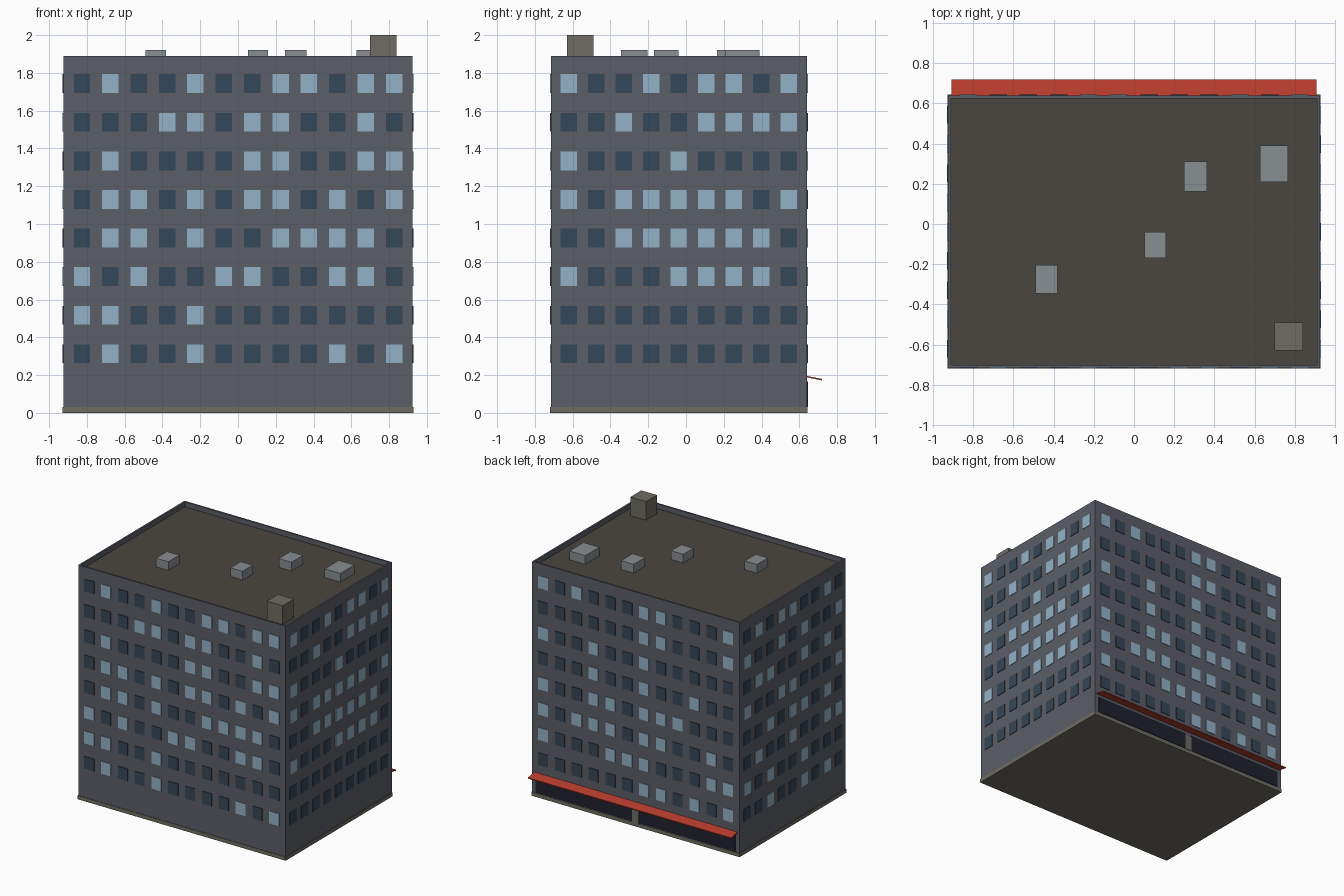
import bpy, bmesh
from mathutils import Vector

if "Cube" in bpy.data.objects:
    bpy.data.objects.remove(bpy.data.objects["Cube"])


def mat(name, r, g, b):
    """Flat material from sRGB 0-255."""
    m = bpy.data.materials.new(name)
    lin = [((c / 255 + 0.055) / 1.055) ** 2.4 for c in (r, g, b)]
    m.diffuse_color = (*lin, 1)
    m.use_nodes = True
    m.node_tree.nodes["Principled BSDF"].inputs["Base Color"].default_value = m.diffuse_color
    return m


WALL = mat("grey wall", 92, 94, 104)
ROOF = mat("tar roof", 74, 70, 64)
STONE = mat("stone trim", 110, 108, 98)
DARK = mat("dark window", 53, 71, 88)
LIGHT = mat("lit window", 146, 178, 200)
SHOP = mat("shop glass", 32, 33, 45)
RED = mat("red awning", 186, 62, 46)
VENT = mat("roof unit grey", 136, 142, 146)


def add_box(bm, lo, hi, index=0):
    lo, hi = Vector(lo), Vector(hi)
    verts = bmesh.ops.create_cube(bm, size=1)["verts"]
    for v in verts:
        v.co = Vector([(lo[i] + hi[i]) / 2 + v.co[i] * (hi[i] - lo[i]) for i in range(3)])
    for f in {f for v in verts for f in v.link_faces}:
        f.material_index = index


def finish(name, bm, *mats):
    bmesh.ops.recalc_face_normals(bm, faces=bm.faces)
    me = bpy.data.meshes.new(name)
    bm.to_mesh(me)
    bm.free()
    for m in mats:
        me.materials.append(m)
    ob = bpy.data.objects.new(name, me)
    bpy.context.collection.objects.link(ob)
    return ob


def box(name, lo, hi, m):
    bm = bmesh.new()
    add_box(bm, lo, hi)
    return finish(name, bm, m)


X, Y0, Y1, TOP, DECK = 0.925, -0.715, 0.64, 1.89, 1.85

# Main block with a sunken roof deck inside the parapet
bm = bmesh.new()
add_box(bm, (-X, Y0, 0.005), (X, Y1, TOP))
bm.faces.ensure_lookup_table()
top = max(bm.faces, key=lambda f: f.calc_center_median().z)
bmesh.ops.inset_region(bm, faces=[top], thickness=0.02)
deck = bmesh.ops.extrude_face_region(bm, geom=[top])
bmesh.ops.delete(bm, geom=[top], context='FACES_ONLY')
for g in deck["geom"]:
    if isinstance(g, bmesh.types.BMVert):
        g.co.z = DECK
    elif isinstance(g, bmesh.types.BMFace):
        g.material_index = 1
finish("building_block", bm, WALL, ROOF)

# Plinth
box("plinth", (-X - 0.004, Y0 - 0.004, 0), (X + 0.004, Y1 + 0.004, 0.03), STONE)

# Windows: one string per floor from the top, # = lit
FRONT = [".#..#..##.##", "...##.##..#.", ".#....##..##", ".##.#.##.#.#",
         ".##.#..####.", "#.#..##..##.", "##..#.......", ".#..#....#.#"]
RIGHT = ["#..#.##.#", "..#..####", "#...#....", "#.#####.#",
         "..######.", "#...####.", ".........", "........."]
BACK = ["#.#...##...#", "......##...#", "#..#..#.....", "...#..#..#..",
        "#..##.###...", "#.###.##..#.", "#...###...##", "......##.#.#"]
LEFT = [".#.##..#.", "#..#.#..#", ".##..#.#.", "#..##...#",
        "..#.##.#.", ".#..#..##", "#.#..#...", "..#..#.#."]


def windows(name, rows, place):
    """place(column, depth) gives the plan position on the wall."""
    bm = bmesh.new()
    for r, row in enumerate(rows):
        z = 1.743 - r * 0.2043
        for c, ch in enumerate(row):
            a, b = place(c, -0.0435, -0.002), place(c, 0.0435, 0.005)
            lo = (min(a[0], b[0]), min(a[1], b[1]), z - 0.05)
            hi = (max(a[0], b[0]), max(a[1], b[1]), z + 0.05)
            add_box(bm, lo, hi, 1 if ch == "#" else 0)
    finish(name, bm, DARK, LIGHT)


windows("front_windows", FRONT, lambda c, s, d: (-0.826 + c * 0.1502 + s, Y0 - d))
windows("back_windows", BACK, lambda c, s, d: (0.826 - c * 0.1502 + s, Y1 + d))
windows("right_windows", RIGHT, lambda c, s, d: (X + d, -0.62 + c * 0.1454 + s))
windows("left_windows", LEFT, lambda c, s, d: (-X - d, 0.543 - c * 0.1454 + s))

# Shop front and door at the back
for side, a, b in (("left", -0.89, -0.03), ("right", 0.03, 0.89)):
    box("shop_window_" + side, (a, Y1 - 0.002, 0.035), (b, Y1 + 0.005, 0.165), SHOP)
box("shop_door", (-0.03, Y1 - 0.002, 0.03), (0.03, Y1 + 0.007, 0.15), STONE)

# Sloping awning
aw = box("awning", (-0.908, Y1 - 0.002, 0.186), (0.908, 0.72, 0.194), RED)
for v in aw.data.vertices:
    v.co.z += -0.014 if v.co.y > 0.7 else 0.002

# Roof units and stair housing
UNITS = [(-0.49, -0.345, -0.38, -0.205), (0.053, -0.17, 0.16, -0.04),
         (0.25, 0.163, 0.363, 0.31), (0.627, 0.21, 0.767, 0.39)]
for i, (x0, y0, x1, y1) in enumerate(UNITS):
    box(f"roof_unit_{i + 1}", (x0, y0, DECK - 0.005), (x1, y1, 1.92), VENT)
box("stair_housing", (0.70, -0.63, DECK - 0.005), (0.84, -0.49, 2.0), STONE)
